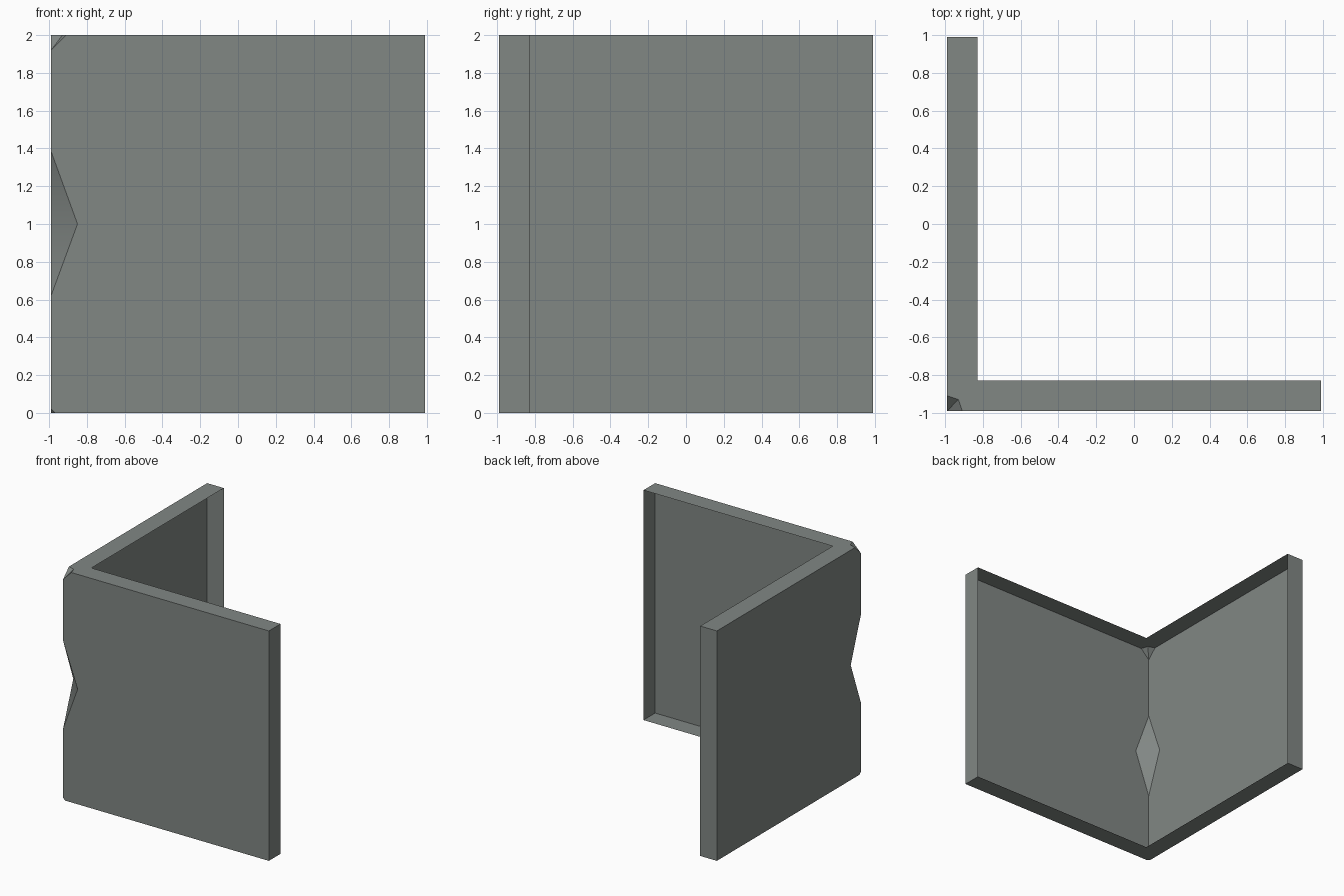
import bpy, bmesh, math

if "Cube" in bpy.data.objects:
    bpy.data.objects.remove(bpy.data.objects["Cube"])

S = 0.99        # half width of the outer walls
T = -0.83       # inner line of the wall thickness
H = 2.0         # wall height
NOTCH = -0.85   # reach of the mid-height chip along each wall
TOP = -0.91     # reach of the top chip
LOW = -0.97     # reach of the bottom chip

stone = bpy.data.materials.new("grey stone")
stone.diffuse_color = (0.22, 0.242, 0.231, 1)
stone.use_nodes = True
stone.node_tree.nodes["Principled BSDF"].inputs["Base Color"].default_value = stone.diffuse_color

bm = bmesh.new()


def face(pts):
    bm.faces.new([bm.verts.new(p) for p in pts])


def both(pts):
    """Face plus its mirror across the diagonal x = y."""
    face(pts)
    face([(y, x, z) for x, y, z in reversed(pts)])


# outer walls with the chipped corner outline
outline = [(LOW, 0), (S, 0), (S, H), (TOP, H), (-S, 1.92), (-S, 1.385),
           (NOTCH, 1.0), (-S, 0.62), (-S, 0.02)]
both([(x, -S, z) for x, z in outline])

# end caps (the inner side of the walls is open)
both([(S, -S, 0), (S, T, 0), (S, T, H), (S, -S, H)])

# top and bottom L-shaped caps
ell = [(S, -S), (S, T), (T, T), (T, S), (-S, S)]
face([(x, y, H) for x, y in [(TOP, -S)] + ell + [(-S, TOP), (-0.93, -0.93)]])
face([(x, y, 0) for x, y in reversed([(LOW, -S)] + ell + [(-S, LOW)])])

# mid-height notch
a, c = (NOTCH, -S, 1.0), (-S, NOTCH, 1.0)
face([(-S, -S, 1.385), c, a])
face([(-S, -S, 0.62), a, c])

# top and bottom corner chips
both([(-S, -S, 1.92), (TOP, -S, H), (-0.93, -0.93, H)])
face([(-S, -S, 0.02), (-S, LOW, 0), (LOW, -S, 0)])

bmesh.ops.remove_doubles(bm, verts=bm.verts, dist=0.0005)
mesh = bpy.data.meshes.new("corner_wall")
bm.to_mesh(mesh)
bm.free()
mesh.materials.append(stone)
wall = bpy.data.objects.new("corner_wall", mesh)
bpy.context.collection.objects.link(wall)
bpy.context.view_layer.objects.active = wall
wall.select_set(True)
bpy.ops.object.shade_smooth_by_angle(angle=math.radians(30))
